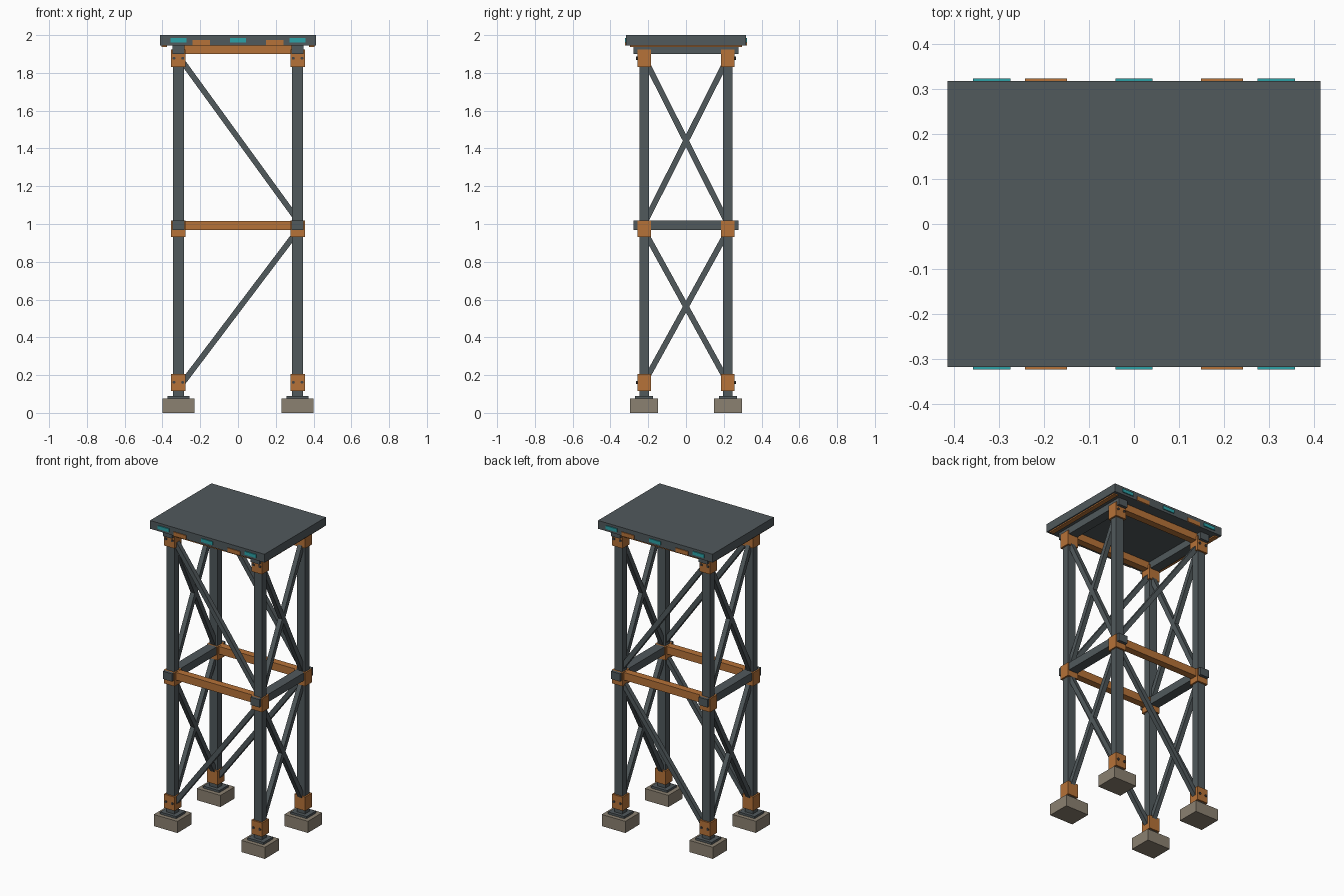
import bpy
import math
from mathutils import Vector

cube = bpy.data.objects.get("Cube")
if cube:
    bpy.data.objects.remove(cube, do_unlink=True)


def material(name, r, g, b):
    m = bpy.data.materials.new(name)
    m.use_nodes = True
    m.diffuse_color = (r, g, b, 1)
    m.node_tree.nodes["Principled BSDF"].inputs["Base Color"].default_value = (r, g, b, 1)
    return m


STEEL = material("grey steel", 0.082, 0.1, 0.107)
ORANGE = material("orange paint", 0.47, 0.17, 0.04)
TEAL = material("teal marker", 0.025, 0.36, 0.39)
STONE = material("concrete", 0.26, 0.22, 0.165)
BOLT = material("dark bolt", 0.06, 0.06, 0.06)


def finish(name, mat):
    ob = bpy.context.object
    ob.name = name
    ob.data.materials.append(mat)
    return ob


def box(name, mat, x, y, bottom, top, width, depth):
    """Upright box centred on x, y."""
    bpy.ops.mesh.primitive_cube_add(size=1, location=(x, y, (bottom + top) / 2))
    ob = finish(name, mat)
    ob.scale = (width, depth, top - bottom)
    return ob


def brace(name, start, end, size=0.03):
    """Square bar between two points."""
    a, b = Vector(start), Vector(end)
    bpy.ops.mesh.primitive_cube_add(size=1, location=(a + b) / 2)
    ob = finish(name, STEEL)
    ob.rotation_euler = (b - a).to_track_quat("Z", "X").to_euler()
    ob.scale = (size, size, (b - a).length)


PX, PY = 0.316, 0.222
levels = {"base": (0.117, 0.207), "middle": (0.93, 1.018), "top": (1.83, 1.925)}
beams = {"middle": (0.967, 1.018), "top": (1.9, 1.947)}
sides = {"left": 1, "right": -1}
ends = {"front": -1, "back": 1}

# Legs with footings, base plates, gussets and bolts
for side, sx in sides.items():
    for end, sy in ends.items():
        x, y, tag = sx * PX, sy * PY, f"{end}_{side}"
        box(f"{tag}_footing", STONE, x, y, 0, 0.076, 0.17, 0.148)
        box(f"{tag}_base_plate", STEEL, x, y, 0.076, 0.09, 0.116, 0.096)
        box(f"{tag}_leg", STEEL, x, y, 0.08, 1.946, 0.058, 0.05)
        for level, (low, high) in levels.items():
            box(f"{tag}_{level}_gusset", ORANGE, x, y, low, high, 0.078, 0.072)
            if level == "middle":
                continue
            for k in (-1, 1):
                bpy.ops.mesh.primitive_cylinder_add(
                    vertices=8, radius=0.008, depth=0.008,
                    location=(x + k * 0.023, y + sy * 0.038, (low + high) / 2),
                    rotation=(math.pi / 2, 0, 0))
                finish(f"{tag}_{level}_bolt", BOLT)

# Horizontal beams
for level, (low, high) in beams.items():
    for side, sx in sides.items():
        box(f"{side}_{level}_cross_beam", STEEL, sx * PX, 0, low, high, 0.064, 0.554)
    for end, sy in ends.items():
        box(f"{end}_{level}_beam", ORANGE, 0, sy * PY, low, high - 0.001, 0.63, 0.046)

# Single diagonals front and back
for end, sy in ends.items():
    y = sy * PY
    brace(f"{end}_lower_brace", (-0.3, y, 0.15), (PX, y, 0.965))
    brace(f"{end}_upper_brace", (-PX, y, 1.89), (PX, y, 1.02))

# Crossed diagonals on both sides
for side, sx in sides.items():
    for k in (-1, 1):
        x = sx * PX
        brace(f"{side}_lower_cross_brace", (x, -k * PY, 0.16), (x, k * PY, 0.965))
        brace(f"{side}_upper_cross_brace", (x, -k * PY, 1.0), (x, k * PY, 1.88))

# Deck with orange strips below its short edges
box("deck", STEEL, 0, 0, 1.946, 2, 0.826, 0.634)
for side, sx in sides.items():
    box(f"{side}_deck_strip", ORANGE, sx * 0.39, 0, 1.938, 1.947, 0.03, 0.594)

# Marker plates on the long edges
for end, sy in ends.items():
    for x in (-0.315, 0, 0.315):
        box(f"{end}_teal_plate", TEAL, x, sy * 0.319, 1.962, 1.984, 0.083, 0.008)
    for x in (-0.195, 0.195):
        box(f"{end}_orange_plate", ORANGE, x, sy * 0.3185, 1.946, 1.973, 0.093, 0.007)
